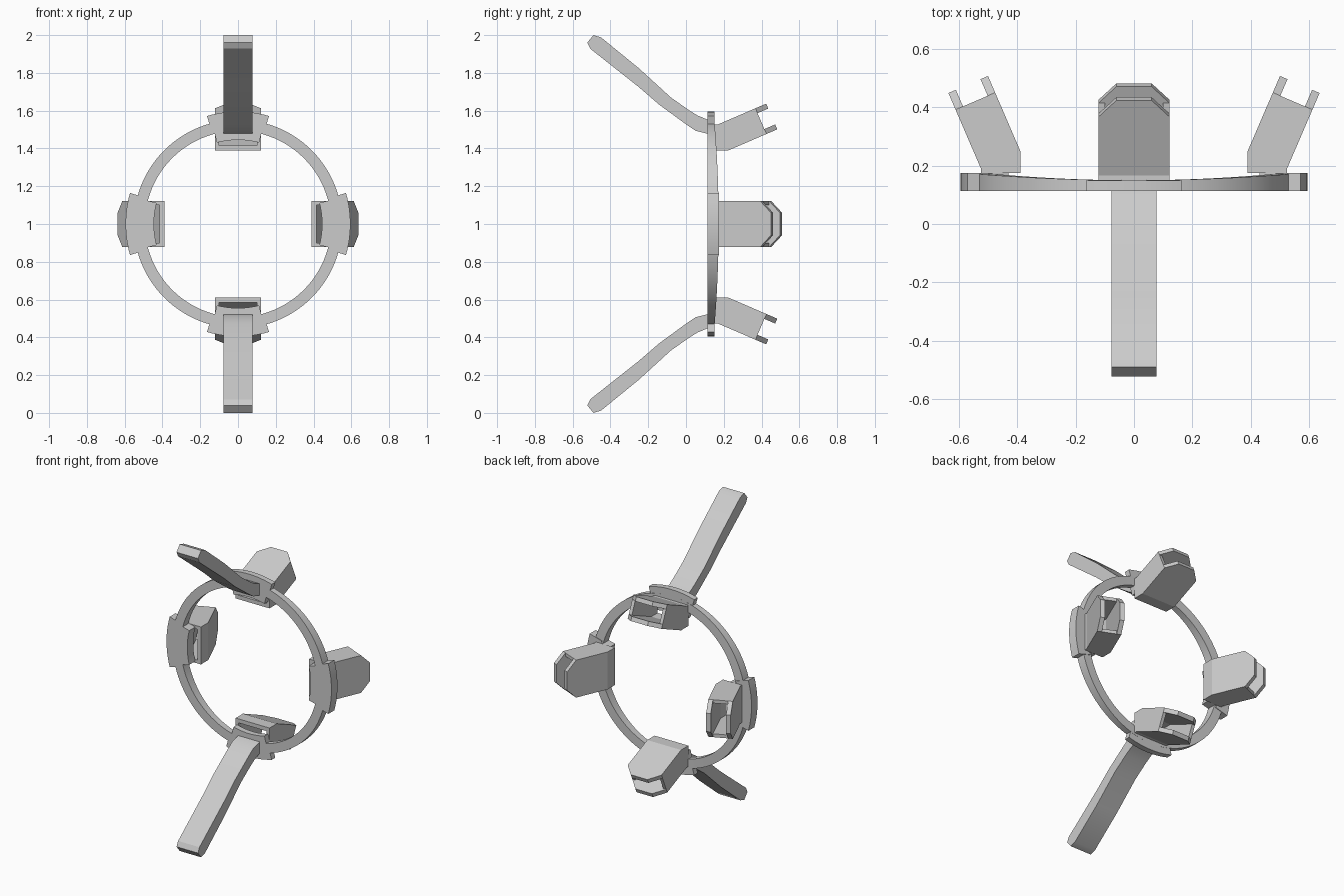
import bpy, bmesh, math
from mathutils import Matrix, Vector

cube = bpy.data.objects.get("Cube")
if cube:
    bpy.data.objects.remove(cube, do_unlink=True)

GREY = (0.6, 0.6, 0.6, 1)
mat = bpy.data.materials.new("plain grey")
mat.use_nodes = True
mat.diffuse_color = GREY
mat.node_tree.nodes["Principled BSDF"].inputs["Base Color"].default_value = GREY

FRONT = 0.113          # front plane of the ring
CENTRE = Matrix.Translation((0, 0, 1))


def finish(name, bm, angle=0, smooth=True):
    """Turn the mesh about the ring axis and make it an object."""
    bmesh.ops.recalc_face_normals(bm, faces=bm.faces)
    bm.transform(CENTRE @ Matrix.Rotation(-angle, 4, 'Y'))
    me = bpy.data.meshes.new(name)
    bm.to_mesh(me)
    bm.free()
    me.materials.append(mat)
    ob = bpy.data.objects.new(name, me)
    bpy.context.collection.objects.link(ob)
    if smooth:
        bpy.ops.object.select_all(action='DESELECT')
        ob.select_set(True)
        bpy.context.view_layer.objects.active = ob
        bpy.ops.object.shade_smooth_by_angle(angle=math.radians(25))


def loft(bm, sections, closed=False):
    """Join equal loops of points with quads, capping the ends if open."""
    loops = [[bm.verts.new(p) for p in s] for s in sections]
    pairs = list(zip(loops, loops[1:]))
    if closed:
        pairs.append((loops[-1], loops[0]))
    else:
        bm.faces.new(loops[0])
        bm.faces.new(loops[-1])
    n = len(loops[0])
    for a, b in pairs:
        for i in range(n):
            j = (i + 1) % n
            bm.faces.new((a[i], a[j], b[j], b[i]))


def arc_section(a, r0, r1, back):
    c, s = math.cos(a), math.sin(a)
    return [(r * c, y, r * s) for r, y in
            ((r0, FRONT), (r1, FRONT), (r1, back), (r0, back))]


def arc(bm, half, r0, r1, back, steps=12):
    loft(bm, [arc_section(half * (2 * i / steps - 1), r0, r1, back)
              for i in range(steps + 1)])


# Ring, a little deeper at the sides than at top and bottom
bm = bmesh.new()
N = 96
loft(bm, [arc_section(t, 0.493, 0.552, 0.15 + 0.023 * math.cos(t) ** 2)
          for t in (2 * math.pi * i / N for i in range(N))], closed=True)
finish("ring", bm)

# Hollow socket: four walls following a bent, outward-leaning path
LEAN = math.radians(23.3)
ACROSS = Vector((math.cos(LEAN), -math.sin(LEAN)))
ALONG = Vector((math.sin(LEAN), math.cos(LEAN)))
BEND = Vector((0.39, 0.075))
FLOOR, TIP = 0.219, 0.281     # distances beyond the bend
WIDE, NARROW = 0.122, 0.06


def wall(bm, base, d0, d1, t0, t1, lip=False):
    """Wall between depths d0 and d1 across the socket."""
    def section(p, q, a, b):
        return [(v.x, base + v.y, t) for v, t in
                ((p, a), (q, a), (q, b), (p, b))]
    ends = [BEND + ACROSS * d for d in (d0, d1)]
    rows = [section(*[Vector((e.x, 0)) for e in ends], t0, t1)]
    rows.append(section(*ends, t0, t1))
    rows.append(section(*[e + ALONG * FLOOR for e in ends], t0, t1))
    if lip:
        rows.append(section(*[e + ALONG * TIP for e in ends], -NARROW, NARROW))
    loft(bm, rows)


SIDES = {"left": 0, "top": 90, "right": 180, "bottom": 270}
for side, deg in SIDES.items():
    angle = math.radians(deg)
    back = 0.175 if side in ("left", "right") else 0.15

    # Mounting pad on the ring
    bm = bmesh.new()
    arc(bm, math.radians(16), 0.505, 0.595, back)
    arc(bm, math.radians(14.5), 0.445, 0.505, back)
    finish(side + "_pad", bm, angle)

    # Socket behind the pad
    bm = bmesh.new()
    wall(bm, back, 0, 0.028, -WIDE, WIDE, lip=True)
    wall(bm, back, 0.12, 0.148, -WIDE, WIDE, lip=True)
    for t0, t1 in ((-WIDE, -0.1), (0.1, WIDE)):
        wall(bm, back, 0.028, 0.12, t0, t1)
    finish(side + "_socket", bm, angle, smooth=False)

# Curved legs reaching forward: (y, radius) outer edge, then inner edge
OUTER = [(0.113, 0.553), (0.06, 0.575), (0.015, 0.603), (-0.08, 0.67),
         (-0.25, 0.825), (-0.45, 0.988), (-0.49, 1.0)]
INNER = [(0.113, 0.478), (0.05, 0.494), (0.0, 0.528), (-0.14, 0.63),
         (-0.25, 0.725), (-0.507, 0.928), (-0.523, 0.96)]
for side in ("top", "bottom"):
    bm = bmesh.new()
    loft(bm, [[(r, y, t) for (y, r), t in
               ((o, -0.077), (i, -0.077), (i, 0.077), (o, 0.077))]
              for o, i in zip(OUTER, INNER)])
    finish(side + "_leg", bm, math.radians(SIDES[side]))
